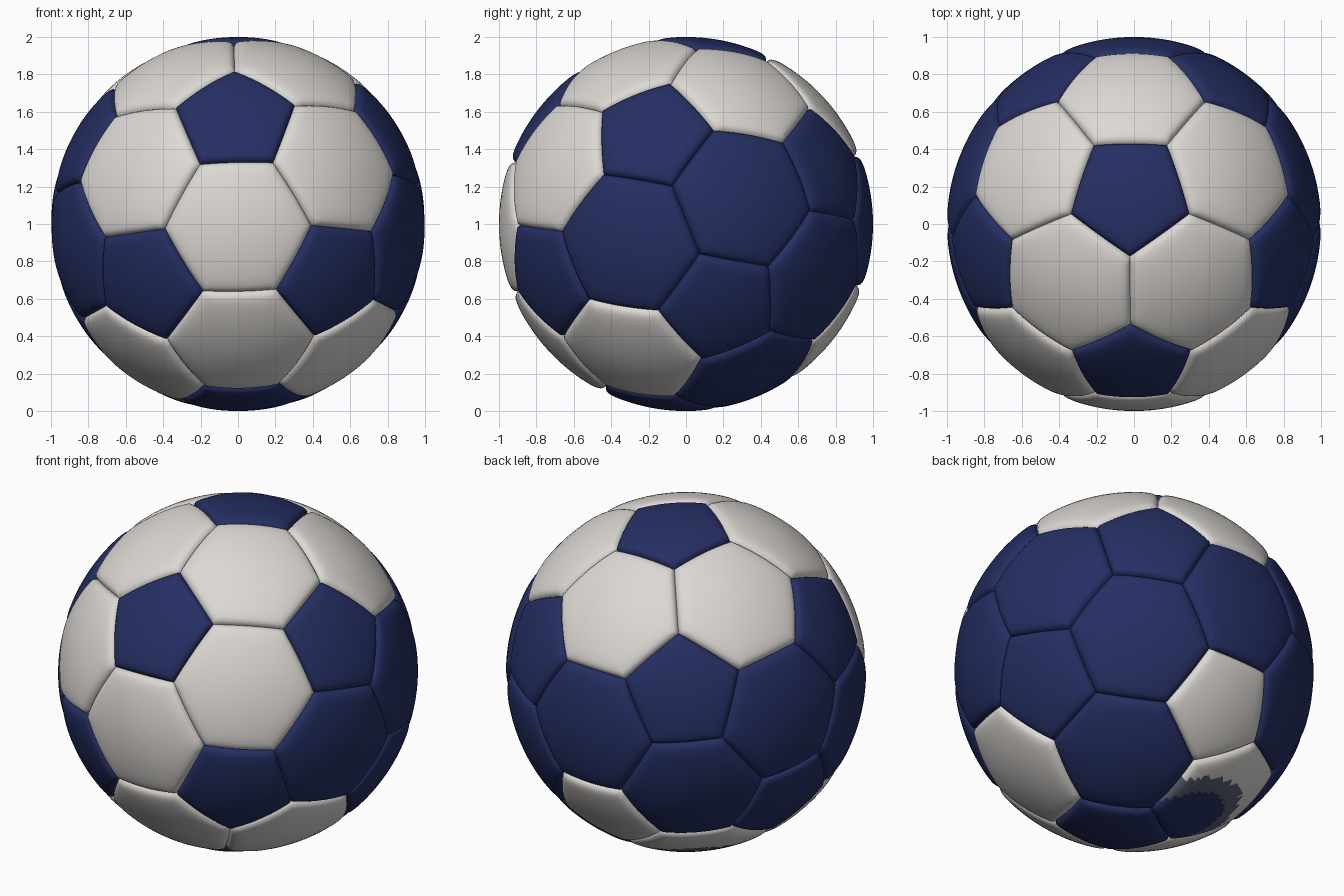
import bpy, bmesh, math
from itertools import combinations
from mathutils import Vector, Matrix

cube = bpy.data.objects.get("Cube")
if cube:
    bpy.data.objects.remove(cube)


def material(name, rgb):
    m = bpy.data.materials.new(name)
    m.use_nodes = True
    m.diffuse_color = (*rgb, 1)
    bsdf = m.node_tree.nodes["Principled BSDF"]
    bsdf.inputs["Base Color"].default_value = (*rgb, 1)
    bsdf.inputs["Roughness"].default_value = 0.6
    return m


WHITE, BLUE, SLATE = 0, 1, 2
materials = [material("warm_white", (0.72, 0.69, 0.66)),
             material("navy_blue", (0.018, 0.028, 0.125)),
             material("slate_grey", (0.10, 0.11, 0.16))]

# Ball layout: pentagons sit on icosahedron points, hexagons on its faces
PHI = (1 + math.sqrt(5)) / 2
tilt = Matrix.Rotation(math.radians(21.9), 3, 'X')
roll = Matrix.Rotation(math.radians(-1.3), 3, 'Y')
points = []
for s in (-1, 1):
    for t in (-PHI, PHI):
        points += [Vector(p).normalized() for p in ((0, s, t), (s, t, 0), (t, 0, s))]
points = [tilt @ p for p in points]


def adjacent(a, b):
    return a.dot(b) > 0.4


corners = [(2 * a + b).normalized() for a in points for b in points
           if a != b and adjacent(a, b)]
hexagons = [(a + b + c).normalized() for a, b, c in combinations(points, 3)
            if adjacent(a, b) and adjacent(b, c) and adjacent(a, c)]

SEGMENTS = 10
RINGS = [0.12, 0.24, 0.36, 0.48, 0.6, 0.7, 0.78, 0.85, 0.9, 0.94, 0.97, 0.988, 1.0]
STAIN = Vector((-0.21, 0.20, -0.954))


def height(f):
    """Pillow profile: full radius inside, rolling down into the seam."""
    edge = max(0.0, (f - 0.72) / 0.28)
    return 1 - 0.010 * edge ** 2 - 0.024 * edge ** 8


def make_panel(name, centre, sides, colour, stained=False):
    # Corners in order around the panel centre
    u = centre.orthogonal().normalized()
    v = centre.cross(u)
    ring = sorted(corners, key=lambda p: -p.dot(centre))[:sides]
    ring.sort(key=lambda p: math.atan2(p.dot(v), p.dot(u)))
    rim = [ring[i].lerp(ring[(i + 1) % sides], k / SEGMENTS)
           for i in range(sides) for k in range(SEGMENTS)]
    middle = sum(ring, Vector()) / sides

    # Concentric loops from the centre out to the seam
    bm = bmesh.new()
    hub = bm.verts.new(roll @ centre)
    loops = [[bm.verts.new(roll @ (middle.lerp(p, f).normalized() * height(f)))
              for p in rim] for f in RINGS]
    n = len(rim)
    for i in range(n):
        j = (i + 1) % n
        bm.faces.new((hub, loops[0][i], loops[0][j]))
        for a, b in zip(loops, loops[1:]):
            bm.faces.new((a[i], b[i], b[j], a[j]))
    for face in bm.faces:
        face.smooth = True
        face.material_index = colour
        if stained:
            d = (face.calc_center_median() - STAIN).length
            face.material_index = BLUE if d < 0.23 else SLATE if d < 0.33 else WHITE

    mesh = bpy.data.meshes.new(name)
    bm.to_mesh(mesh)
    bm.free()
    for m in materials:
        mesh.materials.append(m)
    obj = bpy.data.objects.new(name, mesh)
    obj.location.z = 1
    bpy.context.collection.objects.link(obj)


# Pentagon panels: all blue except the low one at the back
for p in points:
    white = p.y > 0.6 and p.z < -0.4
    make_panel("white_pentagon_panel" if white else "blue_pentagon_panel",
               p, 5, WHITE if white else BLUE)

# Hexagon panels: white over the top and front, blue on the sides and back
for h in hexagons:
    stained = h.x < -0.2 and h.y > 0 and h.z < -0.8
    white = stained or (abs(h.x) < 0.9 and h.z - h.y > -0.6)
    name = "stained" if stained else "white" if white else "blue"
    make_panel(name + "_hexagon_panel", h, 6, WHITE if white else BLUE, stained)
